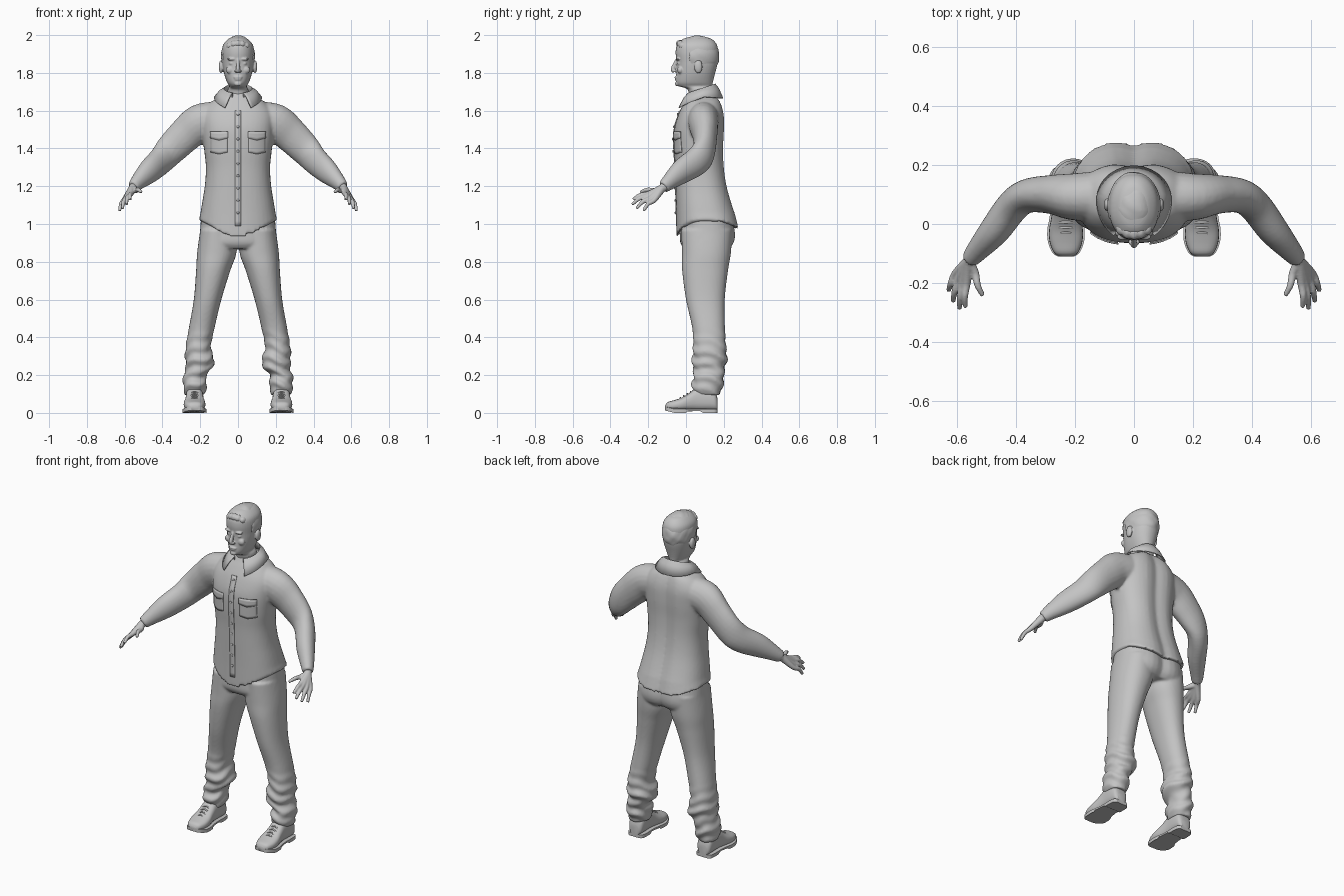
import bpy, bmesh, math
from mathutils import Vector

cube = bpy.data.objects.get("Cube")
if cube:
    bpy.data.objects.remove(cube)

grey = bpy.data.materials.new("plain_grey")
grey.use_nodes = True
tone = (0.55, 0.55, 0.55, 1)
grey.diffuse_color = tone
grey.node_tree.nodes["Principled BSDF"].inputs["Base Color"].default_value = tone


# ---- helpers ----
def spline(rows, steps=5):
    """Catmull-Rom interpolation of rows of numbers."""
    out = []
    for i in range(len(rows) - 1):
        p0, p1, p2 = rows[max(i - 1, 0)], rows[i], rows[i + 1]
        p3 = rows[min(i + 2, len(rows) - 1)]
        for k in range(steps):
            t = k / steps
            out.append(tuple(0.5 * (2 * b + (c - a) * t + (2 * a - 5 * b + 4 * c - d) * t ** 2
                                    + (3 * b - a - 3 * c + d) * t ** 3)
                             for a, b, c, d in zip(p0, p1, p2, p3)))
    return out + [tuple(rows[-1])]


def power(v, n):
    return math.copysign(abs(v) ** (2 / n), v)


def angles(count=40):
    return [2 * math.pi * i / count for i in range(count)]


def ring(cx, z, hw, front, back, n=2.4):
    """Horizontal rounded section; angle zero faces the front."""
    cy, ry = (front + back) / 2, (back - front) / 2
    return [Vector((cx + hw * power(math.sin(a), n), cy - ry * power(math.cos(a), n), z))
            for a in angles()]


def loft(bm, rings):
    loops = [[bm.verts.new(p) for p in r] for r in rings]
    for lower, upper in zip(loops, loops[1:]):
        for i in range(len(lower)):
            bm.faces.new((lower[i - 1], lower[i], upper[i], upper[i - 1]))
    bm.faces.new(loops[0])
    bm.faces.new(loops[-1])


def tube(bm, rows, s=1, steps=5):
    """Rows hold x, y, z, sideways radius, upward radius."""
    rows = spline(rows, steps)
    pts = [Vector((s * r[0], r[1], r[2])) for r in rows]
    rings = []
    for i, p in enumerate(pts):
        t = (pts[min(i + 1, len(pts) - 1)] - pts[max(i - 1, 0)]).normalized()
        side = t.cross(Vector((0, 0, 1))).normalized()
        up = side.cross(t)
        rings.append([p + side * rows[i][3] * math.cos(a) + up * rows[i][4] * math.sin(a)
                      for a in angles(20)])
    loft(bm, rings)


def ball(bm, centre, size, shape=None):
    made = bmesh.ops.create_icosphere(bm, subdivisions=4, radius=1)["verts"]
    for v in made:
        v.co = Vector(c + q * r for c, q, r in zip(centre, v.co, size))
        if shape:
            shape(v)


def finish(name, bm, voxel=0, smooth=0, thick=0, angle=50):
    bmesh.ops.recalc_face_normals(bm, faces=bm.faces)
    mesh = bpy.data.meshes.new(name)
    bm.to_mesh(mesh)
    bm.free()
    ob = bpy.data.objects.new(name, mesh)
    bpy.context.collection.objects.link(ob)
    mesh.materials.append(grey)
    bpy.ops.object.select_all(action='DESELECT')
    ob.select_set(True)
    bpy.context.view_layer.objects.active = ob
    bpy.ops.object.shade_smooth_by_angle(angle=math.radians(180 if voxel else angle))
    if thick:
        mod = ob.modifiers.new("thickness", 'SOLIDIFY')
        mod.thickness, mod.offset = thick, 0
    if voxel:
        mod = ob.modifiers.new("merge", 'REMESH')
        mod.mode, mod.voxel_size, mod.use_smooth_shade = 'VOXEL', voxel, True
        mod = ob.modifiers.new("soften", 'SMOOTH')
        mod.factor, mod.iterations = 0.5, smooth
    return ob


# ---- shirt: body and sleeves; rows hold height, half width, front, back ----
body = spline([(1.0, .208, -.05, .285), (1.1, .192, -.052, .25), (1.2, .176, -.055, .222),
               (1.3, .17, -.058, .207), (1.4, .18, -.064, .203), (1.5, .19, -.062, .207),
               (1.58, .19, -.04, .205), (1.64, .15, -.012, .19), (1.675, .09, .008, .17),
               (1.7, .06, .02, .14)])


def groove(p, depth):
    if p.y > 0.1:
        p.y -= depth * math.exp(-(p.x / 0.04) ** 2)


bm = bmesh.new()
rings = [ring(0, *r) for r in body if r[0] > 1.05]
hem = ring(0, *body[0])
for p, a in zip(hem, angles()):
    c = math.cos(a)
    p.z = 1.02 - (0.09 * c ** 4 if c > 0 else 0.045 * c ** 2)
for r in [hem] + rings:
    for p in r:
        groove(p, 0.018)
loft(bm, [hem] + rings)
for s in (1, -1):
    tube(bm, [(.1, .095, 1.56, .085, .09), (.2, .092, 1.535, .08, .1), (.28, .1, 1.47, .066, .092),
              (.36, .095, 1.39, .058, .083), (.41, .06, 1.335, .056, .077),
              (.47, -.02, 1.28, .052, .067), (.53, -.09, 1.222, .038, .044),
              (.555, -.12, 1.195, .03, .034)], s)
finish("shirt", bm, 0.008, 5)


# ---- shirt details laid on the chest ----
def chest(x, z):
    r = min(body, key=lambda row: abs(row[0] - z))
    cy, ry = (r[2] + r[3]) / 2, (r[3] - r[2]) / 2
    return cy - ry * max(0, 1 - abs(x / r[1]) ** 2.4) ** (1 / 2.4)


def patch(name, x0, x1, z0, z1, nx, nz, lift, dip=0):
    bm = bmesh.new()
    grid = []
    for j in range(nz + 1):
        row = []
        for i in range(nx + 1):
            x, z = x0 + (x1 - x0) * i / nx, z0 + (z1 - z0) * j / nz
            drop = dip * (1 - abs(2 * i / nx - 1)) * (1 - j / nz)
            row.append(bm.verts.new((x, chest(x, z) - lift, z - drop)))
        grid.append(row)
    for j in range(nz):
        for i in range(nx):
            bm.faces.new((grid[j][i], grid[j][i + 1], grid[j + 1][i + 1], grid[j + 1][i]))
    finish(name, bm, thick=0.005)


patch("button_placket", -.016, .016, 0.99, 1.6, 2, 24, .001)
for s, side in ((1, "left"), (-1, "right")):
    patch(side + "_pocket", s * .055, s * .145, 1.38, 1.48, 8, 8, .001, .01)
    patch(side + "_pocket_flap", s * .052, s * .148, 1.455, 1.49, 8, 3, .005, .012)
bm = bmesh.new()
for k in range(9):
    z = 1.58 - 0.065 * k
    ball(bm, (0, chest(0, z) - .005, z), (.007, .004, .007))
finish("buttons", bm)

# ---- collar: two folded flaps meeting behind the neck ----
bm = bmesh.new()
strips = []
for i in range(41):
    u = i / 20 - 1
    s, w = math.copysign(1, u), abs(u)
    top, low = math.pi - w * math.radians(158), math.pi - w * math.radians(147)
    t, l = -math.cos(top), -math.cos(low)
    upper = Vector((s * .076 * math.sin(top), .08 + .076 * t, 1.715 + .025 * t))
    lower = Vector((s * .125 * math.sin(low), .08 + (.115 if l > 0 else .14) * l,
                    1.675 - .06 * max(0, w - .55) / .45 - .01 * max(0, l)))
    inner = upper + Vector((0, 0, -.04))
    fold = upper * .6 + lower * .4 + Vector((0, 0, .008))
    strips.append([bm.verts.new(p) for p in (inner, upper, fold, lower)])
for a, b in zip(strips, strips[1:]):
    for k in range(3):
        bm.faces.new((a[k], b[k], b[k + 1], a[k + 1]))
finish("collar", bm, thick=0.006)

# ---- trousers: hips plus two creased legs ----
legs = [(.97, .105, .095, -.025, .245), (.85, .112, .104, -.022, .238), (.75, .132, .09, -.02, .222),
        (.6, .161, .073, 0, .205), (.45, .192, .068, .033, .206), (.35, .21, .067, .038, .212),
        (.28, .203, .077, .033, .217), (.24, .205, .07, .036, .205), (.195, .23, .06, .042, .2),
        (.15, .227, .063, .03, .197), (.095, .23, .052, .05, .178)]
bm = bmesh.new()
hips = [ring(0, *r) for r in spline([(1.04, .195, -.03, .25), (.95, .202, -.032, .266),
                                     (.9, .205, -.03, .258), (.87, .19, -.01, .235)])]
for r in hips:
    for p in r:
        groove(p, 0.02)
loft(bm, hips)
for s in (1, -1):
    rings = []
    for z, cx, hw, front, back in spline(legs, 7):
        r = ring(s * cx, z, hw, front, back, 2.2)
        mid = Vector((s * cx, (front + back) / 2, z))
        amount = 0.075 * max(0, min(1, (0.45 - z) / 0.15))
        rings.append([mid + (p - mid) * (1 + amount * math.sin(2 * a * s + 95 * z + math.sin(3 * a)))
                      for p, a in zip(r, angles())])
    loft(bm, rings)
finish("trousers", bm, 0.008, 3)

# ---- shoes: upper, sole and laces; rows hold y, height, half width ----
shoe = spline([(-.11, .04, .02), (-.097, .057, .04), (-.06, .068, .055), (-.02, .082, .057),
               (.02, .107, .05), (.06, .135, .046), (.12, .135, .047), (.155, .11, .043),
               (.168, .07, .028)], 4)
for s, side in ((1, "left"), (-1, "right")):
    cx = s * .23
    bm = bmesh.new()
    loft(bm, [[Vector((cx + hw * power(math.cos(a), 2.6), y,
                       .012 + (h - .012) * (1 + power(math.sin(a), 2.6)) / 2)) for a in angles(24)]
              for y, h, hw in shoe])
    finish(side + "_shoe", bm)
    bm = bmesh.new()
    outline = [(cx + hw + .006, y) for y, h, hw in shoe] + [(cx - hw - .006, y) for y, h, hw in shoe[::-1]]
    lift = lambda y: (.01 if .01 < y < .08 else 0) + .25 * max(0, -.06 - y)
    loft(bm, [[Vector((x, y, lift(y))) for x, y in outline],
              [Vector((x, y, .02 + .25 * max(0, -.06 - y))) for x, y in outline]])
    finish(side + "_sole", bm, angle=30)
    bm = bmesh.new()
    for k in range(4):
        y, z = -.03 + .018 * k, .077 + .011 * k
        tube(bm, [(cx - .03, y, z - .012, .004, .004), (cx, y, z + .003, .004, .004),
                  (cx + .03, y, z - .012, .004, .004)])
    finish(side + "_laces", bm)

# ---- hands: palm bones and fingers merged ----
fingers = [((.566, -.2, 1.16), (.57, -.28, 1.13)), ((.578, -.2, 1.15), (.59, -.286, 1.103)),
           ((.592, -.186, 1.138), (.612, -.262, 1.082)), ((.603, -.168, 1.127), (.627, -.225, 1.07)),
           ((.538, -.165, 1.178), (.511, -.242, 1.168))]
for s, side in ((1, "left"), (-1, "right")):
    bm = bmesh.new()
    for knuckle, tip in fingers:
        k, t = Vector(knuckle), Vector(tip)
        mid = (k + t) / 2 + Vector((.004, -.004, .008))
        tube(bm, [(.535, -.095, 1.215, .024, .026), (.558, -.125, 1.19, .02, .022),
                  (*k, .014, .014), (*mid, .011, .011), (*t, .008, .008)], s)
    finish(side + "_hand", bm, 0.004, 3)

# ---- head: skull, neck and facial features merged ----
bm = bmesh.new()
skull = [(1.65, .06, .02, .145), (1.705, .056, .012, .138), (1.72, .05, -.005, .138),
         (1.73, .046, -.04, .139), (1.75, .058, -.053, .142), (1.79, .072, -.052, .152),
         (1.83, .08, -.05, .163), (1.86, .083, -.05, .168), (1.91, .085, -.055, .17),
         (1.95, .078, -.047, .163), (1.98, .05, -.015, .135), (1.992, .02, .03, .09)]
loft(bm, [ring(0, *r, 2.15) for r in spline(skull)])
tube(bm, [(0, -.047, 1.872, .008, .008), (0, -.06, 1.845, .009, .01), (0, -.07, 1.817, .012, .012),
          (0, -.062, 1.805, .012, .007)])
ball(bm, (0, -.051, 1.777), (.024, .01, .006))
ball(bm, (0, -.05, 1.766), (.02, .01, .006))
ball(bm, (0, -.045, 1.742), (.02, .013, .013))
for s in (1, -1):
    ball(bm, (s * .034, -.043, 1.873), (.025, .012, .007))
    ball(bm, (s * .032, -.036, 1.85), (.014, .01, .008))
    ball(bm, (s * .042, -.03, 1.815), (.022, .016, .02))
    ball(bm, (s * .012, -.06, 1.81), (.008, .01, .007))
    ball(bm, (s * .09, .065, 1.832), (.012, .022, .034))
finish("head", bm, 0.004, 3)


# ---- hair: wavy cap, tucked under the skin over the face ----
def wave(v):
    middle = Vector((0, .06, 1.89))
    face = v.co.y < 0.015 and v.co.z < 1.93
    ripple = 0.018 * math.sin(70 * v.co.x + 60 * v.co.y) * math.sin(90 * v.co.z + 40 * v.co.y)
    v.co = middle + (v.co - middle) * (0.8 if face else 1 + ripple)


bm = bmesh.new()
ball(bm, (0, .06, 1.888), (.09, .117, .111), wave)
for k in range(-2, 3):
    ball(bm, (k * .022, -.03 + .004 * k * k, 1.955 - .003 * k * k), (.018, .024, .02))
finish("hair", bm, 0.005, 2)
